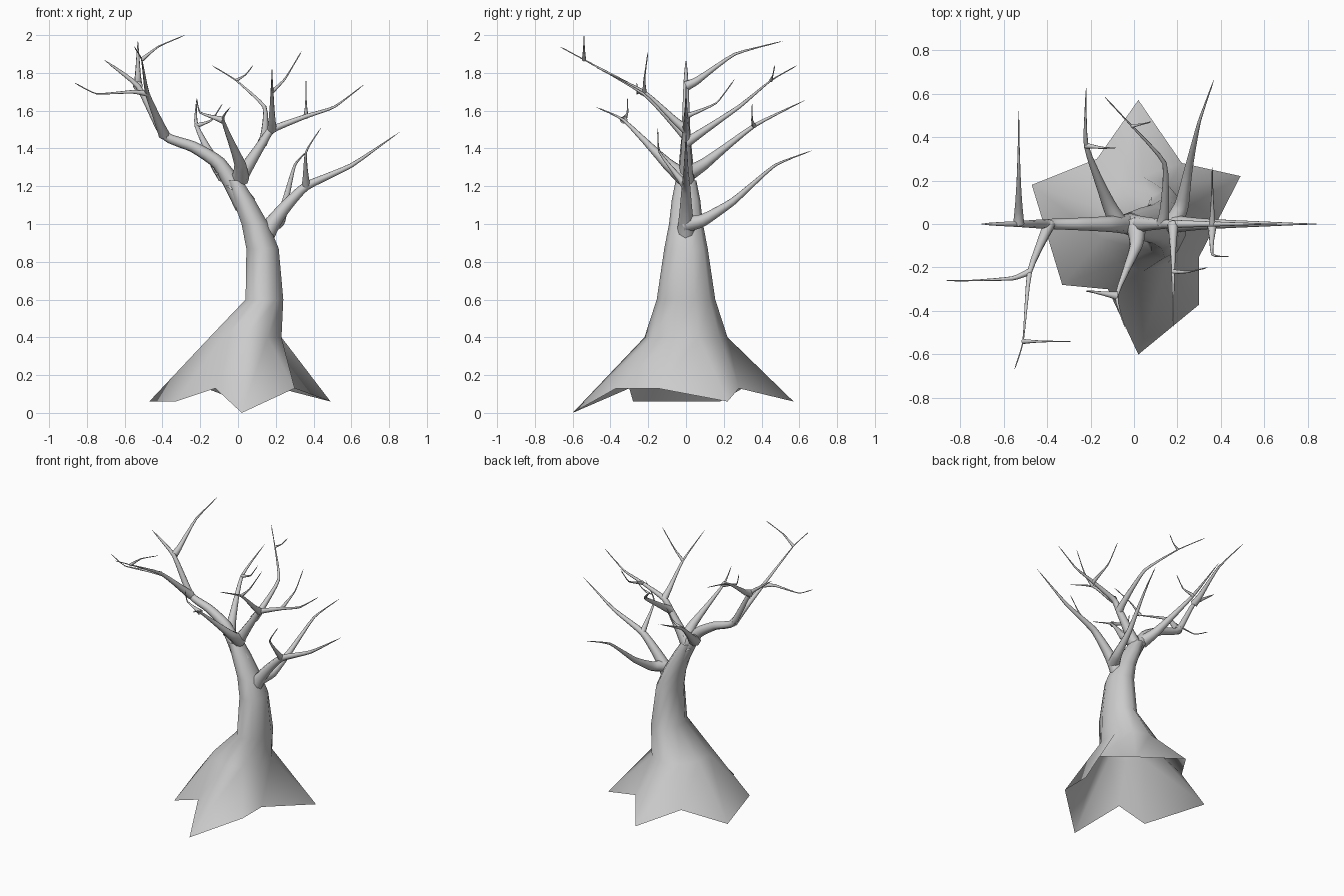
import bpy, bmesh, math
from mathutils import Vector

default_cube = bpy.data.objects.get("Cube")
if default_cube:
    bpy.data.objects.remove(default_cube)

bark = bpy.data.materials.new("grey_bark")
bark.use_nodes = True
grey = (.6, .6, .6, 1)
bark.diffuse_color = grey
bark.node_tree.nodes["Principled BSDF"].inputs["Base Color"].default_value = grey


def loft(name, rings, tip=None):
    """Skin a list of point rings, optionally closing to a tip point."""
    bm = bmesh.new()
    rows = [[bm.verts.new(point) for point in ring] for ring in rings]
    count = len(rows[0])
    for low, high in zip(rows, rows[1:]):
        for i in range(count):
            j = (i + 1) % count
            bm.faces.new((low[i], low[j], high[j], high[i]))
    if tip is not None:
        end = bm.verts.new(tip)
        for i in range(count):
            bm.faces.new((rows[-1][i], rows[-1][(i + 1) % count], end))
    mesh = bpy.data.meshes.new(name)
    bm.to_mesh(mesh)
    bm.free()
    mesh.materials.append(bark)
    obj = bpy.data.objects.new(name, mesh)
    bpy.context.collection.objects.link(obj)
    bpy.ops.object.select_all(action='DESELECT')
    obj.select_set(True)
    bpy.context.view_layer.objects.active = obj
    bpy.ops.object.shade_smooth_by_angle(angle=math.radians(80))


def smooth_path(points, steps=4):
    """Gently rounded path through the points."""
    first, last = 2 * points[0] - points[1], 2 * points[-1] - points[-2]
    padded = [first] + points + [last]
    path = []
    for before, start, end, after in zip(padded, padded[1:], padded[2:], padded[3:]):
        leave, arrive = (end - before) / 4, (after - start) / 4
        for step in range(steps):
            t = step / steps
            ease = t * t * (3 - 2 * t)
            path.append(start.lerp(end, ease) + leave * t * (1 - t) ** 2
                        - arrive * t * t * (1 - t))
    return path + [points[-1]]


def branch(name, radius, *points, taper=1, sides=8):
    """Limb flared at its root and tapered; returns its joints for offshoots."""
    joints = [Vector(point) for point in points]
    path = smooth_path(joints)
    lengths = [(b - a).length for a, b in zip(path, path[1:])]
    side = (path[1] - path[0]).orthogonal()
    rings = []
    for i, centre in enumerate(path[:-1]):
        ahead = (path[i + 1] - path[max(i - 1, 0)]).normalized()
        side = (side - ahead * side.dot(ahead)).normalized()
        up = ahead.cross(side)
        remaining = sum(lengths[i:]) / sum(lengths)
        flare = .6 + .4 * remaining ** 4
        size = max(radius * flare * remaining ** taper, .003)
        turns = [math.tau * k / sides for k in range(sides)]
        rings.append([centre + size * (math.cos(a) * side + math.sin(a) * up) for a in turns])
    loft(name, rings, path[-1])
    return joints


def oval(x, z, width, depth, sides=10):
    """Level trunk ring starting at the front."""
    turns = [math.tau * (k / sides - .25) for k in range(sides)]
    return [(x + width * math.cos(a), depth * math.sin(a), z) for a in turns]


# Trunk flaring into a star of pointed roots, open underneath
ground, low, gap = 0, .06, .13
roots = [(.02, -.6, ground), (.3, -.37, gap), (.3, -.15, gap), (.49, .22, low),
         (.22, .28, gap), (.02, .57, low), (-.17, .3, gap), (-.47, .18, low),
         (-.33, -.28, low), (-.12, -.3, gap)]
loft("trunk", [roots, oval(.04, .4, .2, .22), oval(.14, .6, .105, .155),
               oval(.13, .87, .09, .115), oval(.09, 1, .075, .09),
               oval(.03, 1.13, .06, .075), oval(-.02, 1.23, .045, .055)])

# Left limb and its offshoots
left_limb = branch("left_limb", .06, (.04, 0, 1.1), (-.1, 0, 1.32), (-.24, 0, 1.41),
                   (-.39, 0, 1.47), (-.53, 0, 1.73), (-.71, 0, 1.87), taper=.6)
branch("left_back_branch", .026, left_limb[4], (-.53, .06, 1.76), (-.53, .26, 1.9),
       (-.53, .52, 1.97))
left_front = branch("left_front_branch", .03, left_limb[3], (-.48, -.22, 1.69),
                    (-.51, -.54, 1.87), (-.55, -.67, 1.94))
branch("left_front_side_twig", .016, left_front[1], (-.56, -.25, 1.7), (-.75, -.26, 1.69),
       (-.87, -.26, 1.75))
branch("left_front_upper_twig", .012, left_front[2], (-.42, -.54, 1.94), (-.28, -.54, 2))

# Branches from the crown of the trunk
crown_back = branch("crown_back_branch", .045, (-.07, 0, 1.26), (-.12, .1, 1.32),
                    (-.22, .36, 1.52), (-.22, .64, 1.66))
branch("crown_back_twig", .014, crown_back[2], (-.14, .35, 1.55), (-.08, .35, 1.64))
crown_front = branch("crown_front_branch", .05, (.01, 0, 1.24), (.01, -.1, 1.32),
                     (-.08, -.33, 1.55), (-.04, -.48, 1.62))
branch("crown_front_twig", .02, crown_front[2], (-.2, -.31, 1.59), (-.22, -.31, 1.67))

# Middle limb and its offshoots
middle_limb = branch("middle_limb", .05, (-.03, 0, 1.18), (.04, 0, 1.29), (.13, 0, 1.43),
                     (.18, 0, 1.5), (.36, 0, 1.57), (.51, 0, 1.62), (.67, 0, 1.74))
middle_back = branch("middle_back_branch", .028, middle_limb[2], (.14, .06, 1.47),
                     (.14, .28, 1.62), (-.01, .45, 1.76), (-.14, .59, 1.84))
branch("middle_back_twig", .01, middle_back[3], (.04, .46, 1.79), (.08, .47, 1.84))
middle_front = branch("middle_front_branch", .026, middle_limb[3], (.18, -.06, 1.55),
                      (.18, -.22, 1.7), (.18, -.48, 1.83))
branch("middle_front_twig", .012, middle_front[2], (.25, -.22, 1.77), (.34, -.2, 1.92))
branch("middle_end_twig", .015, middle_limb[4], (.36, .16, 1.64), (.36, .26, 1.77))

# Right limb and its offshoots
right_limb = branch("right_limb", .06, (.11, 0, .88), (.18, 0, 1), (.25, 0, 1.09),
                    (.36, 0, 1.2), (.6, 0, 1.31), (.86, 0, 1.49))
branch("right_back_branch", .045, right_limb[1], (.22, .09, 1.02), (.25, .25, 1.12),
       (.3, .47, 1.31), (.37, .67, 1.39))
branch("right_front_twig", .024, right_limb[3], (.36, -.14, 1.38), (.44, -.15, 1.51))
